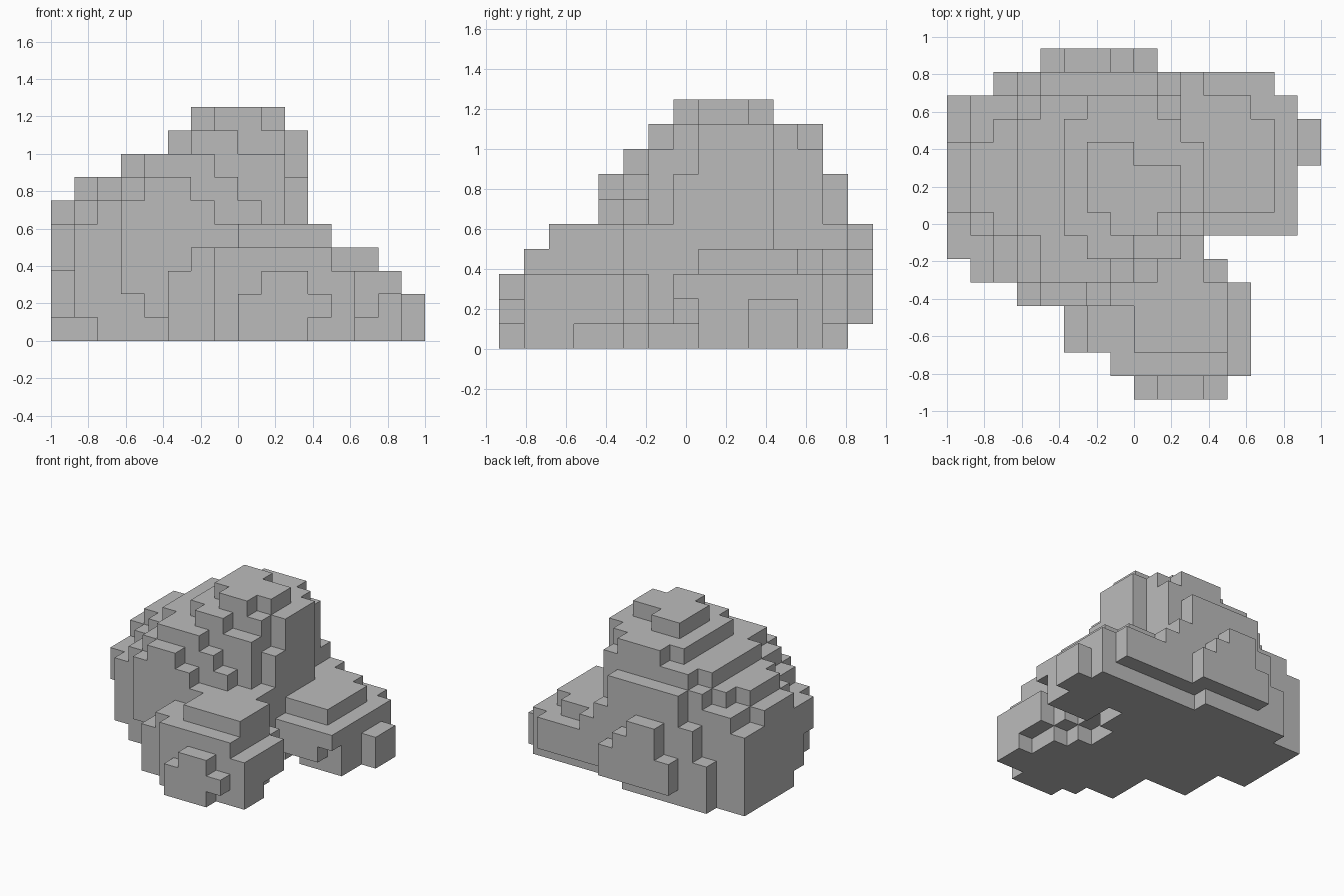
import bpy
import bmesh
from mathutils import Vector

cube = bpy.data.objects.get("Cube")
if cube:
    bpy.data.objects.remove(cube, do_unlink=True)

UNIT = 0.125                       # edge of one block
ORIGIN = Vector((-1.0, -0.9375, 0.0))

# Terraces: top height in blocks -> footprints (x0, x1, y0, y1) in blocks
main_peak = {
    10: [(7, 9, 7, 8), (6, 10, 8, 10), (6, 8, 10, 11)],
    9: [(6, 8, 6, 7), (5, 10, 7, 12), (5, 11, 8, 11), (6, 9, 12, 13)],
    8: [(4, 7, 5, 6), (4, 10, 6, 7), (3, 10, 7, 12), (4, 10, 12, 13)],
    7: [(4, 6, 4, 5), (3, 8, 5, 6), (3, 10, 6, 7), (3, 11, 7, 8),
        (2, 3, 7, 12), (1, 3, 8, 11), (3, 4, 12, 13), (4, 9, 13, 14)],
    6: [(3, 7, 4, 5), (2, 9, 5, 7), (1, 2, 7, 12), (0, 1, 8, 11), (1, 3, 12, 13)],
    5: [(3, 8, 4, 5), (1, 3, 5, 7), (0, 1, 6, 13), (8, 11, 5, 7),
        (3, 4, 13, 14), (9, 10, 13, 14)],
    3: [(2, 3, 13, 14)],
}
front_spur = {
    5: [(8, 12, 2, 5)],
    4: [(6, 12, 2, 5), (7, 12, 1, 2)],
    3: [(5, 13, 2, 5), (7, 13, 1, 2), (11, 12, 5, 6), (9, 11, 0, 1)],
    2: [(8, 9, 0, 1), (11, 12, 0, 1)],
}
left_spur = {
    4: [(10, 14, 8, 12), (10, 13, 12, 13), (10, 11, 13, 14)],
    3: [(11, 15, 7, 13), (11, 14, 13, 14)],
    2: [(15, 16, 10, 12)],
}
back_buttress = {
    5: [(5, 7, 14, 15)],
    4: [(7, 8, 14, 15)],
    3: [(4, 5, 14, 15), (8, 9, 14, 15)],
}
# Undercuts along the base: x0, x1, y0, y1, z0, z1
undercuts = [
    (0, 1, 6, 7, 0, 3), (0, 1, 7, 8, 0, 1), (1, 2, 5, 8, 0, 1),
    (3, 4, 4, 5, 0, 2), (4, 5, 4, 5, 0, 1),
    (12, 13, 3, 5, 0, 1), (11, 12, 5, 6, 0, 1), (10, 12, 6, 8, 0, 1),
    (11, 15, 7, 8, 0, 1), (14, 15, 7, 8, 1, 2), (11, 12, 8, 10, 0, 1),
    (8, 14, 13, 14, 0, 1), (4, 9, 14, 15, 0, 1), (11, 12, 0, 1, 0, 1),
]


def block(x0, x1, y0, y1, z0, z1):
    return {(x, y, z) for x in range(x0, x1)
            for y in range(y0, y1) for z in range(z0, z1)}


# Fill the terraces, then carve the undercuts
cells = set()
for part in (main_peak, front_spur, left_spur, back_buttress):
    for top, footprints in part.items():
        for footprint in footprints:
            cells |= block(*footprint, 0, top)
for cut in undercuts:
    cells -= block(*cut)

# Skin only the exposed block sides
bm = bmesh.new()
corners = {}


def corner(point):
    key = tuple(round(c) for c in point)
    if key not in corners:
        corners[key] = bm.verts.new(ORIGIN + Vector(key) * UNIT)
    return corners[key]


axes = [Vector((1, 0, 0)), Vector((0, 1, 0)), Vector((0, 0, 1))]
for cell in sorted(cells):
    base = Vector(cell)
    for k in range(3):
        u, v = axes[(k + 1) % 3], axes[(k + 2) % 3]
        for sign in (1, -1):
            if tuple(round(c) for c in base + axes[k] * sign) in cells:
                continue
            p = base + axes[k] * max(sign, 0)
            ring = [p, p + u, p + u + v, p + v]
            bm.faces.new([corner(q) for q in ring[::sign]])

# Merge flat areas into single faces
bmesh.ops.dissolve_limit(bm, angle_limit=0.01, verts=bm.verts[:], edges=bm.edges[:])
mesh = bpy.data.meshes.new("stepped_rock")
bm.to_mesh(mesh)
bm.free()
rock = bpy.data.objects.new("stepped_rock", mesh)
bpy.context.collection.objects.link(rock)

# Plain stone colour
stone = bpy.data.materials.new("stone_grey")
stone.use_nodes = True
colour = (0.5, 0.5, 0.5, 1.0)
stone.diffuse_color = colour
stone.node_tree.nodes["Principled BSDF"].inputs["Base Color"].default_value = colour
mesh.materials.append(stone)
